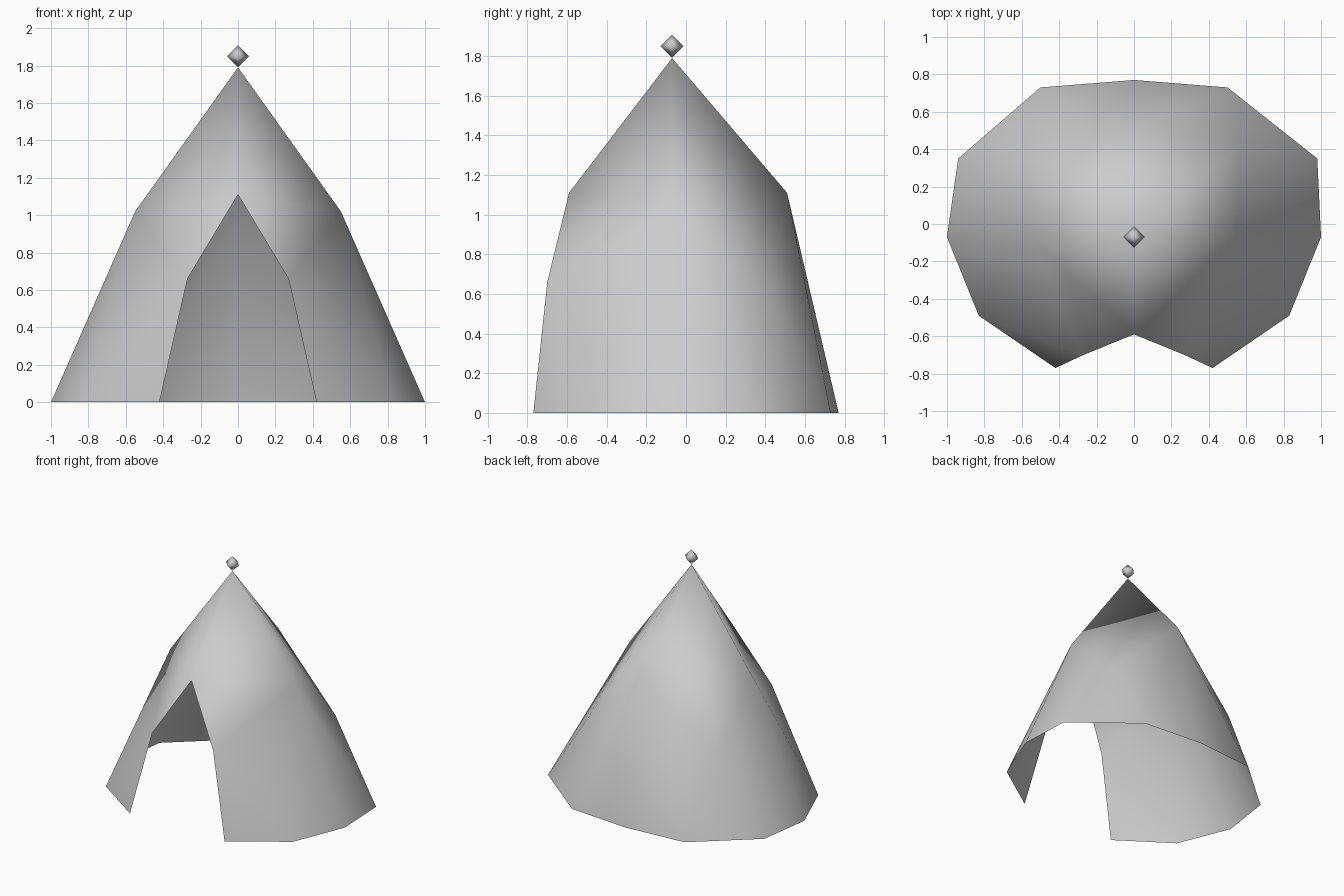
import bpy
import bmesh
from mathutils import Vector

default = bpy.data.objects.get("Cube")
if default:
    bpy.data.objects.remove(default, do_unlink=True)

# Single plain grey colour
grey = bpy.data.materials.new("light_grey")
grey.use_nodes = True
colour = (0.6, 0.6, 0.6, 1)
grey.diffuse_color = colour
grey.node_tree.nodes["Principled BSDF"].inputs["Base Color"].default_value = colour

PEAK = Vector((0, -0.07, 1.79))


def finish(bm, name):
    """Turn a bmesh into a smooth shaded object."""
    mesh = bpy.data.meshes.new(name)
    for face in bm.faces:
        face.smooth = True
    bm.to_mesh(mesh)
    bm.free()
    mesh.materials.append(grey)
    obj = bpy.data.objects.new(name, mesh)
    bpy.context.collection.objects.link(obj)
    return obj


# Canvas key points on the +x half
points = {
    "peak": PEAK,
    "door_top": (0, -0.59, 1.11),
    "door_side": (0.27, -0.70, 0.66),
    "door_foot": (0.42, -0.77, 0),
    "hem_front": (0.83, -0.49, 0),
    "hem_side": (1.0, -0.07, 0),
    "hem_corner": (0.98, 0.35, 0),
    "hem_back": (0.50, 0.73, 0),
    "hem_middle": (0, 0.77, 0),
    "side": (0.55, -0.07, 1.02),
    "corner": (0.57, 0.42, 0.60),
    "back": (0, 0.51, 1.11),
}

# Canvas panels, listed from the door round to the back
panels = [
    "peak door_top side", "door_top door_side side",
    "door_side hem_front side", "door_side door_foot hem_front",
    "side hem_front hem_side", "side hem_side hem_corner",
    "side hem_corner corner", "peak side corner",
    "corner hem_corner hem_back", "peak corner back",
    "corner hem_back back", "back hem_back hem_middle",
]

# Open canvas shell: both halves share the vertices on the centre line
bm = bmesh.new()
right_half = {name: bm.verts.new(p) for name, p in points.items()}
left_half = {}
for name, vert in right_half.items():
    x, y, z = vert.co
    left_half[name] = bm.verts.new((-x, y, z)) if x > 0 else vert
left_half["hem_corner"].co.x = -0.94
for panel in panels:
    names = panel.split()
    bm.faces.new([right_half[n] for n in names])
    bm.faces.new([left_half[n] for n in reversed(names)])
finish(bm, "tent_canvas")

# Eight-sided knob standing on the peak
bm = bmesh.new()
bmesh.ops.create_uvsphere(bm, u_segments=4, v_segments=2, radius=0.058)
knob = finish(bm, "peak_knob")
knob.location = PEAK + Vector((0, 0, 0.06))
